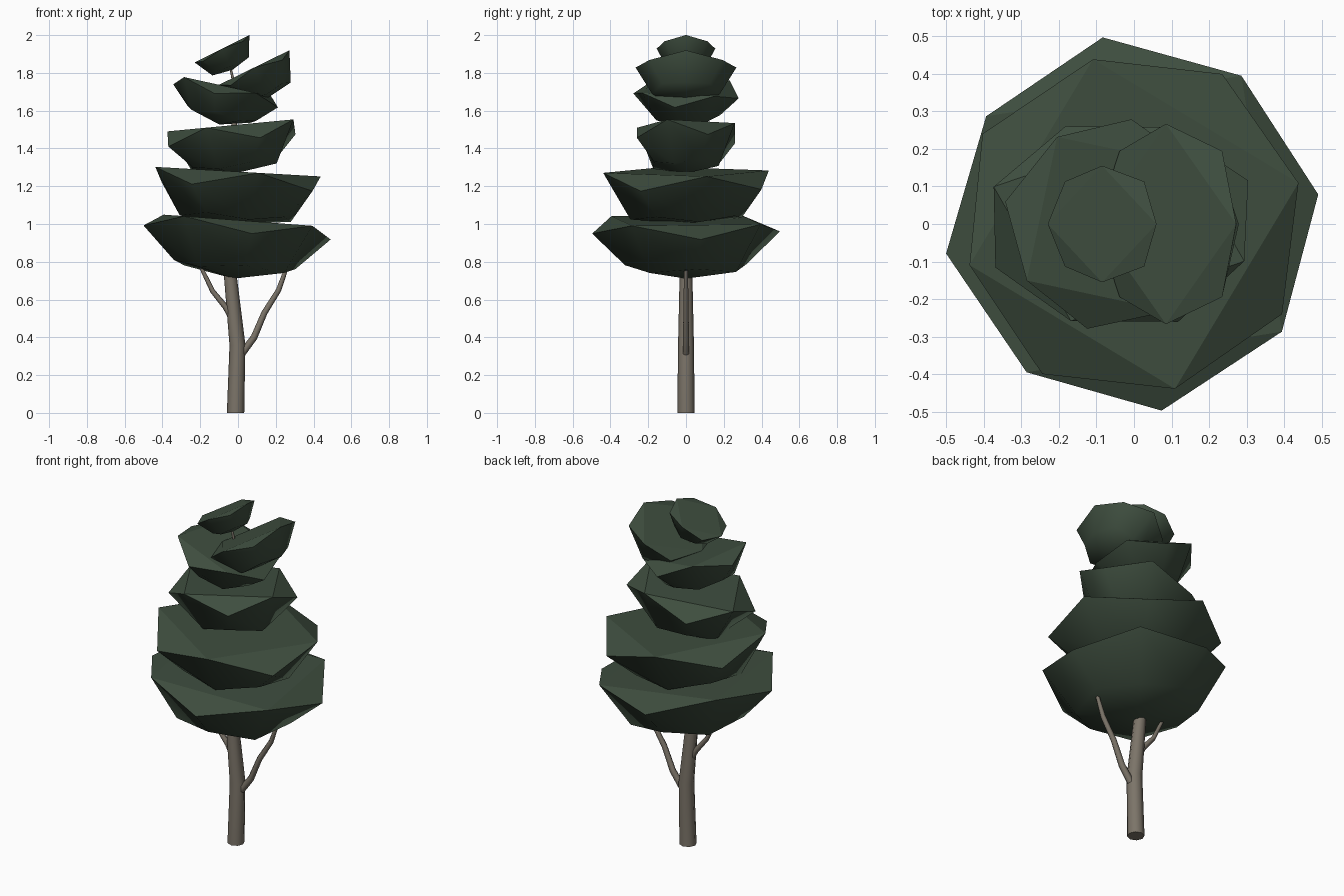
import bpy, bmesh, math
from mathutils import Matrix, Vector

if "Cube" in bpy.data.objects:
    bpy.data.objects.remove(bpy.data.objects["Cube"])


def material(name, rgb):
    m = bpy.data.materials.new(name)
    m.diffuse_color = (*rgb, 1)
    m.use_nodes = True
    m.node_tree.nodes["Principled BSDF"].inputs["Base Color"].default_value = m.diffuse_color
    return m


LEAF = material("dark_green_leaves", (0.048, 0.075, 0.049))
BARK = material("grey_brown_bark", (0.20, 0.175, 0.14))


def finish(bm, name, mat):
    bmesh.ops.recalc_face_normals(bm, faces=bm.faces)
    me = bpy.data.meshes.new(name)
    bm.to_mesh(me)
    bm.free()
    me.materials.append(mat)
    ob = bpy.data.objects.new(name, me)
    bpy.context.collection.objects.link(ob)
    return ob


def pad(name, cx, cz, slope, rx, ry, start, low_first, drop, depth, pole):
    """Eight-sided bowl: wavy rim, flat tilted top, rounded underside."""
    bm = bmesh.new()
    rim, ring = [], []
    for k in range(8):
        a = math.radians(start + 45 * k)
        low = (k % 2 == 0) == low_first
        c, s = rx * math.cos(a), ry * math.sin(a)
        f = 1.0 if low else 0.97
        rim.append(bm.verts.new((c * f, s * f, -drop if low else 0)))
        ring.append(bm.verts.new((c * 0.65, s * 0.65, -depth + (0.06 if low else -0.04) * depth)))
    bottom = bm.verts.new((0, 0, -pole))
    # smooth underside
    for k in range(8):
        j = (k + 1) % 8
        bm.faces.new((rim[k], rim[j], ring[j], ring[k])).smooth = True
        bm.faces.new((ring[k], ring[j], bottom)).smooth = True
    # flat top with four drooping corners
    o = 1 if low_first else 0
    bm.faces.new([rim[k] for k in range(o, 8, 2)])
    for k in range(1 - o, 8, 2):
        bm.faces.new((rim[k - 1], rim[k], rim[(k + 1) % 8]))
    tilt = Matrix.Translation((cx, 0, cz)) @ Matrix.Rotation(-math.atan(slope), 4, 'Y')
    bm.transform(tilt)
    return finish(bm, name, LEAF)


def limb(name, path, sides):
    """Tapered tube through (x, z, radius) points in the y = 0 plane."""
    bm = bmesh.new()
    rings = []
    for i, (x, z, r) in enumerate(path):
        a, b = path[max(i - 1, 0)], path[min(i + 1, len(path) - 1)]
        t = Vector((b[0] - a[0], 0, b[1] - a[1])).normalized()
        if i == 0 and z == 0:
            t = Vector((0, 0, 1))
        u = Vector((t.z, 0, -t.x))
        loop = []
        for k in range(sides):
            w = 2 * math.pi * k / sides
            loop.append(bm.verts.new(Vector((x, 0, z)) + u * r * math.cos(w)
                                     + Vector((0, r * math.sin(w), 0))))
        rings.append(loop)
    for p, q in zip(rings, rings[1:]):
        for k in range(sides):
            j = (k + 1) % sides
            bm.faces.new((p[k], p[j], q[j], q[k])).smooth = True
    bm.faces.new(rings[0])
    bm.faces.new(rings[-1])
    return finish(bm, name, BARK)


# foliage, bottom to top
pad("foliage_1", 0.0, 1.02, -0.075, 0.503, 0.503, 9, True, 0.065, 0.25, 0.31)
pad("foliage_2", 0.0, 1.277, -0.058, 0.466, 0.466, 14, False, 0.08, 0.24, 0.275)
pad("foliage_3", -0.04, 1.522, 0.095, 0.37, 0.285, -21, False, 0.08, 0.215, 0.255)
pad("foliage_4", -0.055, 1.727, -0.22, 0.29, 0.285, -12, True, 0.05, 0.155, 0.205)
pad("foliage_5", 0.085, 1.828, 0.49, 0.215, 0.275, 0, False, 0.03, 0.15, 0.175)
pad("foliage_6", -0.085, 1.928, 0.5, 0.167, 0.16, 0, False, 0.015, 0.1, 0.125)

# trunk and branches
limb("trunk", [(-0.013, 0, 0.046), (-0.003, 0.36, 0.042), (-0.04, 0.72, 0.034),
               (-0.03, 1.1, 0.026), (-0.02, 1.5, 0.016), (-0.025, 1.76, 0.008),
               (-0.045, 1.85, 0.005)], 8)
limb("right_branch", [(0.01, 0.3, 0.02), (0.085, 0.4, 0.018), (0.14, 0.53, 0.016),
                      (0.215, 0.65, 0.014), (0.265, 0.79, 0.01)], 6)
limb("left_branch", [(-0.02, 0.48, 0.019), (-0.065, 0.56, 0.016), (-0.135, 0.645, 0.013),
                     (-0.2, 0.78, 0.01)], 6)
